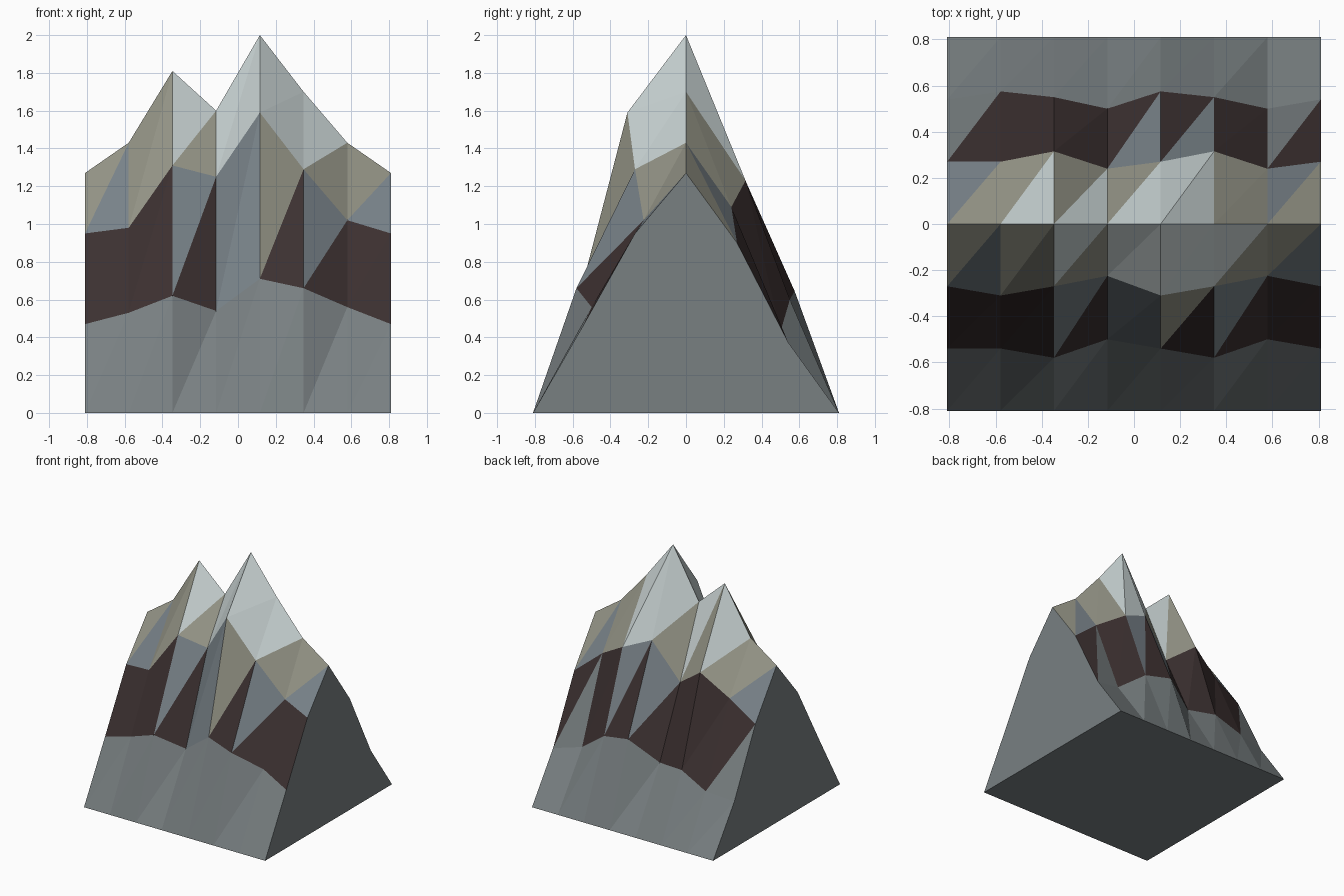
import bpy
import bmesh

old = bpy.data.objects.get("Cube")
if old:
    bpy.data.objects.remove(old, do_unlink=True)


def make_material(name, colour):
    mat = bpy.data.materials.new(name)
    mat.use_nodes = True
    mat.diffuse_color = (*colour, 1)
    shader = mat.node_tree.nodes["Principled BSDF"]
    shader.inputs["Base Color"].default_value = (*colour, 1)
    shader.inputs["Roughness"].default_value = 0.9
    return mat


# Colour bands from foot to summit, each with the mean height where it ends
BANDS = [
    ("foot_grey", (0.19, 0.215, 0.222), 0.64),
    ("dark_brown", (0.045, 0.030, 0.030), 0.943),
    ("slate_grey", (0.19, 0.225, 0.25), 1.16),
    ("lichen_tan", (0.31, 0.31, 0.25), 1.44),
    ("snow", (0.60, 0.67, 0.67), 9),
]

# Contour rows from front to back: depth, repeating depth shift, heights
HALF = 0.81
COLUMNS = 8
NONE = (0, 0, 0)
FLAT = [0] * COLUMNS
ROWS = [
    (-HALF, NONE, FLAT),
    (-0.54, (0, -0.04, 0.04), [0.47, 0.53, 0.62, 0.54, 0.71, 0.66, 0.56, 0.47]),
    (-0.27, (-0.04, 0, 0.045), [0.95, 0.98, 1.31, 1.25, 1.59, 1.29, 1.02, 0.95]),
    (0, NONE, [1.27, 1.43, 1.81, 1.6, 2, 1.7, 1.43, 1.27]),
    (0.27, (0, 0.045, -0.03), [0.9, 1.045, 1.21, 1.04, 1.33, 1.23, 1.09, 0.9]),
    (0.54, (0.035, 0.01, -0.04), [0.375, 0.41, 0.51, 0.49, 0.645, 0.6, 0.43, 0.375]),
    (HALF, NONE, FLAT),
]


def add_row(bm, depth, shifts, heights):
    """One line of vertices across the mountain; its two ends stay unshifted."""
    verts = []
    for i, height in enumerate(heights):
        x = -HALF + 2 * HALF * i / (COLUMNS - 1)
        inner = 0 < i < COLUMNS - 1
        shift = shifts[(i - 1) % 3] if inner else 0
        verts.append(bm.verts.new((x, depth + shift, height)))
    return verts


def band_of(face):
    """Index of the colour band for a slope facet, by its mean height."""
    mean = sum(v.co.z for v in face.verts) / len(face.verts)
    return next(k for k, band in enumerate(BANDS) if mean < band[2])


bm = bmesh.new()
rows = [add_row(bm, *row) for row in ROWS]

# Slopes: every cell is split along the same diagonal
for near, far in zip(rows, rows[1:]):
    for i in range(COLUMNS - 1):
        for corners in ((near[i], near[i + 1], far[i + 1]),
                        (near[i], far[i + 1], far[i])):
            face = bm.faces.new(corners)
            face.material_index = band_of(face)

# End walls and underside in the foot colour
bm.faces.new([row[0] for row in rows])
bm.faces.new([row[-1] for row in rows])
bm.faces.new(rows[0] + rows[-1][::-1])
bmesh.ops.recalc_face_normals(bm, faces=bm.faces[:])

mesh = bpy.data.meshes.new("mountain_ridge")
bm.to_mesh(mesh)
bm.free()
for name, colour, _ in BANDS:
    mesh.materials.append(make_material(name, colour))
mountain = bpy.data.objects.new("mountain_ridge", mesh)
bpy.context.collection.objects.link(mountain)
